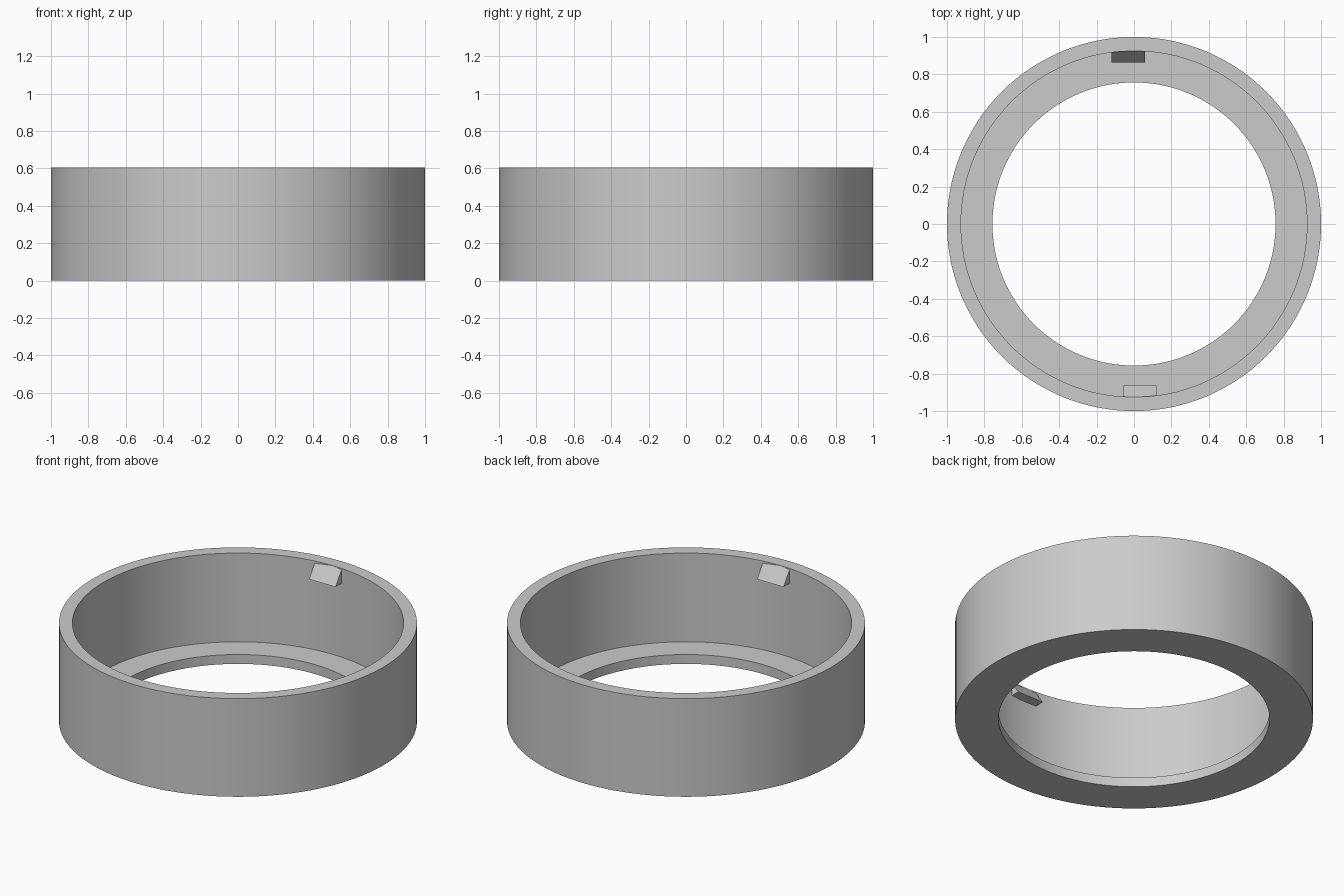
import bpy, bmesh, math

if "Cube" in bpy.data.objects:
    bpy.data.objects.remove(bpy.data.objects["Cube"])

SEGMENTS = 128
R_OUT, R_WALL, R_HOLE = 1.0, 0.925, 0.757
HEIGHT, FLOOR = 0.605, 0.058

grey = bpy.data.materials.new("light_grey")
grey.diffuse_color = (0.6, 0.6, 0.6, 1)
grey.use_nodes = True
grey.node_tree.nodes["Principled BSDF"].inputs["Base Color"].default_value = grey.diffuse_color


def finish(bm, name):
    bmesh.ops.recalc_face_normals(bm, faces=bm.faces[:])
    mesh = bpy.data.meshes.new(name)
    bm.to_mesh(mesh)
    bm.free()
    mesh.materials.append(grey)
    obj = bpy.data.objects.new(name, mesh)
    bpy.context.collection.objects.link(obj)
    return obj


# Ring body: closed L-shaped section (wall plus bottom flange) swept round z
section = [(R_HOLE, 0), (R_OUT, 0), (R_OUT, HEIGHT), (R_WALL, HEIGHT),
           (R_WALL, FLOOR), (R_HOLE, FLOOR)]
bm = bmesh.new()
rings = []
for i in range(SEGMENTS):
    a = 2 * math.pi * i / SEGMENTS
    rings.append([bm.verts.new((r * math.cos(a), r * math.sin(a), z)) for r, z in section])
for i in range(SEGMENTS):
    p, q = rings[i], rings[(i + 1) % SEGMENTS]
    for j in range(len(section)):
        k = (j + 1) % len(section)
        bm.faces.new((p[j], q[j], q[k], p[k]))
ring = finish(bm, "ring_body")
bpy.context.view_layer.objects.active = ring
ring.select_set(True)
bpy.ops.object.shade_smooth_by_angle(angle=math.radians(30))


# Snap tabs: triangular wedges on the inner wall, half a turn apart
def snap_tab(name, turn):
    bm = bmesh.new()
    profile = [(0.864, 0.513), (0.926, 0.513), (0.926, 0.602)]
    ends = [[bm.verts.new((x * turn, y * turn, z)) for y, z in profile]
            for x in (-0.12, 0.06)]
    for end in ends:
        bm.faces.new(end)
    for j in range(3):
        k = (j + 1) % 3
        bm.faces.new((ends[0][j], ends[0][k], ends[1][k], ends[1][j]))
    finish(bm, name)


snap_tab("back_snap_tab", 1)
snap_tab("front_snap_tab", -1)
